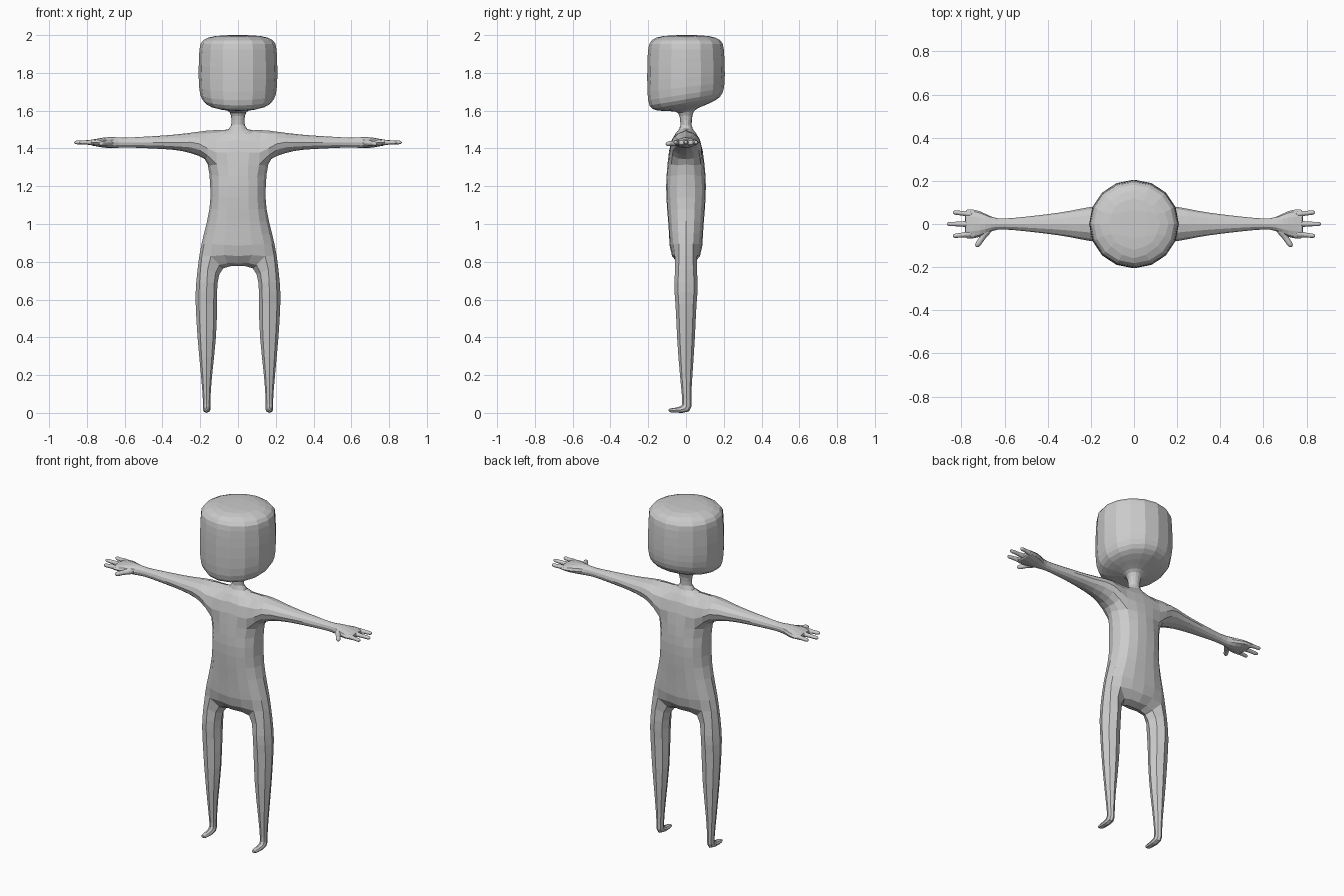
import bpy, bmesh
from mathutils import Vector

if "Cube" in bpy.data.objects:
    bpy.data.objects.remove(bpy.data.objects["Cube"])


def fit_to_limit(bm):
    """Move cage points so the subdivided surface passes through the given points."""
    bm.verts.ensure_lookup_table()
    bm.verts.index_update()
    target = [v.co.copy() for v in bm.verts]
    stencil = []
    for v in bm.verts:
        near = {e.other_vert(v).index for e in v.link_edges}
        diag = [w.index for f in v.link_faces for w in f.verts
                if w.index != v.index and w.index not in near]
        stencil.append((near, diag))
    p = [t.copy() for t in target]
    for _ in range(40):
        q = []
        for i, (near, diag) in enumerate(stencil):
            n = len(near)
            lim = n * n * p[i]
            for j in near:
                lim = lim + 4 * p[j]
            for j in diag:
                lim = lim + p[j]
            q.append(p[i] + target[i] - lim / (n * (n + 5)))
        p = q
    for v, co in zip(bm.verts, p):
        v.co = co


def finish(bm, name):
    bmesh.ops.remove_doubles(bm, verts=bm.verts[:], dist=1e-4)
    bmesh.ops.recalc_face_normals(bm, faces=bm.faces[:])
    fit_to_limit(bm)
    me = bpy.data.meshes.new(name)
    bm.to_mesh(me)
    bm.free()
    ob = bpy.data.objects.new(name, me)
    bpy.context.collection.objects.link(ob)
    sub = ob.modifiers.new("subdivision", 'SUBSURF')
    sub.levels = sub.render_levels = 2 if name == "fingers" else 1
    return ob


def bridge(bm, a, b, closed=True):
    n = len(a)
    for i in range(n if closed else n - 1):
        j = (i + 1) % n
        bm.faces.new((a[i], a[j], b[j], b[i]))


def half_ring(w, d, z, k=0.0, fx=0.71, fy=0.71):
    """Half cross-section from front centre round the side to back centre."""
    pts = ((0, -d), (w * fx, -d * fy), (w, 0), (w * fx, d * fy), (0, d))
    return [(x, y, z + k * y) for x, y in pts]


# torso: width, depth, height
TORSO = [(.205, .074, .83), (.18, .09, .95), (.151, .1, 1.08),
         (.147, .105, 1.2), (.160, .098, 1.315)]
# neck and head: width, depth, height, tilt
HEAD = [(.05, .036, 1.502, 0), (.034, .031, 1.55, 0), (.045, .042, 1.592, .1),
        (.085, .085, 1.61, .15), (.15, .155, 1.628, .17), (.19, .193, 1.66, .17),
        (.206, .204, 1.725, .12), (.208, .205, 1.83, 0), (.204, .2, 1.925, 0),
        (.185, .182, 1.972, 0), (.12, .12, 1.995, 0)]
# arm: x, half width in y, bottom z, top z
ARM = [(.205, .074, 1.36, 1.489), (.3, .057, 1.387, 1.477), (.4, .043, 1.397, 1.468),
       (.5, .032, 1.402, 1.462), (.6, .024, 1.405, 1.457), (.66, .032, 1.402, 1.46),
       (.715, .056, 1.405, 1.457), (.76, .064, 1.413, 1.449), (.78, .058, 1.42, 1.443)]
# leg and foot: inner x, outer x, front (y, z), back (y, z)
LEG = [(.108, .221, -.062, .69, .062, .69), (.111, .224, -.056, .58, .056, .58),
       (.117, .214, -.047, .4, .047, .4), (.137, .196, -.032, .2, .034, .2),
       (.146, .186, -.02, .07, .028, .07), (.146, .186, -.028, .036, .016, .008),
       (.147, .185, -.06, .027, -.055, .001), (.153, .179, -.09, .021, -.087, .005)]

# body: torso, arms, legs, neck and head in one skin
bm = bmesh.new()
for s in (1, -1):
    def mk(pts):
        return [bm.verts.new((x * s, y, z)) for x, y, z in pts]

    # torso
    rings = [mk(half_ring(w, d, z, fx=.7, fy=.8)) for w, d, z in TORSO]
    for a, b in zip(rings, rings[1:]):
        bridge(bm, a, b, False)
    hip, low = rings[0], rings[-1]
    top = mk([(0, -.076, 1.445), (.115, -.072, 1.44), (.12, 0, 1.497),
              (.115, .07, 1.44), (0, .074, 1.445)])
    bridge(bm, low[:2], top[:2], False)
    bridge(bm, low[3:], top[3:], False)

    # neck and head
    prev = top
    for w, d, z, k in HEAD:
        ring = mk(half_ring(w, d, z, k))
        bridge(bm, prev, ring, False)
        prev = ring
    c = mk([(0, 0, 2.0)])[0]
    bm.faces.new((prev[0], prev[1], prev[2], c))
    bm.faces.new((prev[2], prev[3], prev[4], c))

    # arm and palm
    prev = [low[2], low[3], top[3], top[2], top[1], low[1]]
    for x, w, z0, z1 in ARM:
        m, h, y = (z0 + z1) / 2, (z1 - z0) / 4, w * .92
        ring = mk([(x, 0, z0), (x, y, m - h), (x, y, m + h),
                   (x, 0, z1), (x, -y, m + h), (x, -y, m - h)])
        bridge(bm, prev, ring)
        prev = ring
    bm.faces.new(prev[:4])
    bm.faces.new((prev[3], prev[4], prev[5], prev[0]))

    # crotch
    crotch, inner = mk([(0, 0, .777), (.078, 0, .765)])
    bm.faces.new((hip[0], hip[1], inner, crotch))
    bm.faces.new((crotch, inner, hip[3], hip[4]))

    # leg and foot
    prev = [hip[1], hip[2], hip[3], inner]
    for xi, xo, fy, fz, by, bz in LEG:
        xm, ym, zm = (xi + xo) / 2, (fy + by) / 2, (fz + bz) / 2
        ring = mk([(xm, fy, fz), (xo, ym, zm), (xm, by, bz), (xi, ym, zm)])
        bridge(bm, prev, ring)
        prev = ring
    bm.faces.new(prev)
finish(bm, "body")

# fingers and thumbs: base, tip, radius
FINGERS = [((.755, .046, 1.432), (.838, .054, 1.432), .012),
           ((.755, 0, 1.432), (.865, 0, 1.432), .012),
           ((.755, -.046, 1.432), (.838, -.056, 1.432), .012),
           ((.675, -.022, 1.43), (.73, -.104, 1.424), .015)]
bm = bmesh.new()
for s in (1, -1):
    for base, tip, r in FINGERS:
        a, b = Vector(base), Vector(tip)
        side = (b - a).cross(Vector((0, 0, 1))).normalized()
        up = Vector((0, 0, 1))
        prev = None
        for t, f in ((0, 1.1), (.45, .95), (.85, .85), (1, .45)):
            c = a.lerp(b, t)
            ring = []
            for o in (up, side, -up, -side):
                p = c + o * r * f
                ring.append(bm.verts.new((p.x * s, p.y, p.z)))
            if prev:
                bridge(bm, prev, ring)
            else:
                bm.faces.new(ring[::-1])
            prev = ring
        bm.faces.new(prev)
finish(bm, "fingers")
